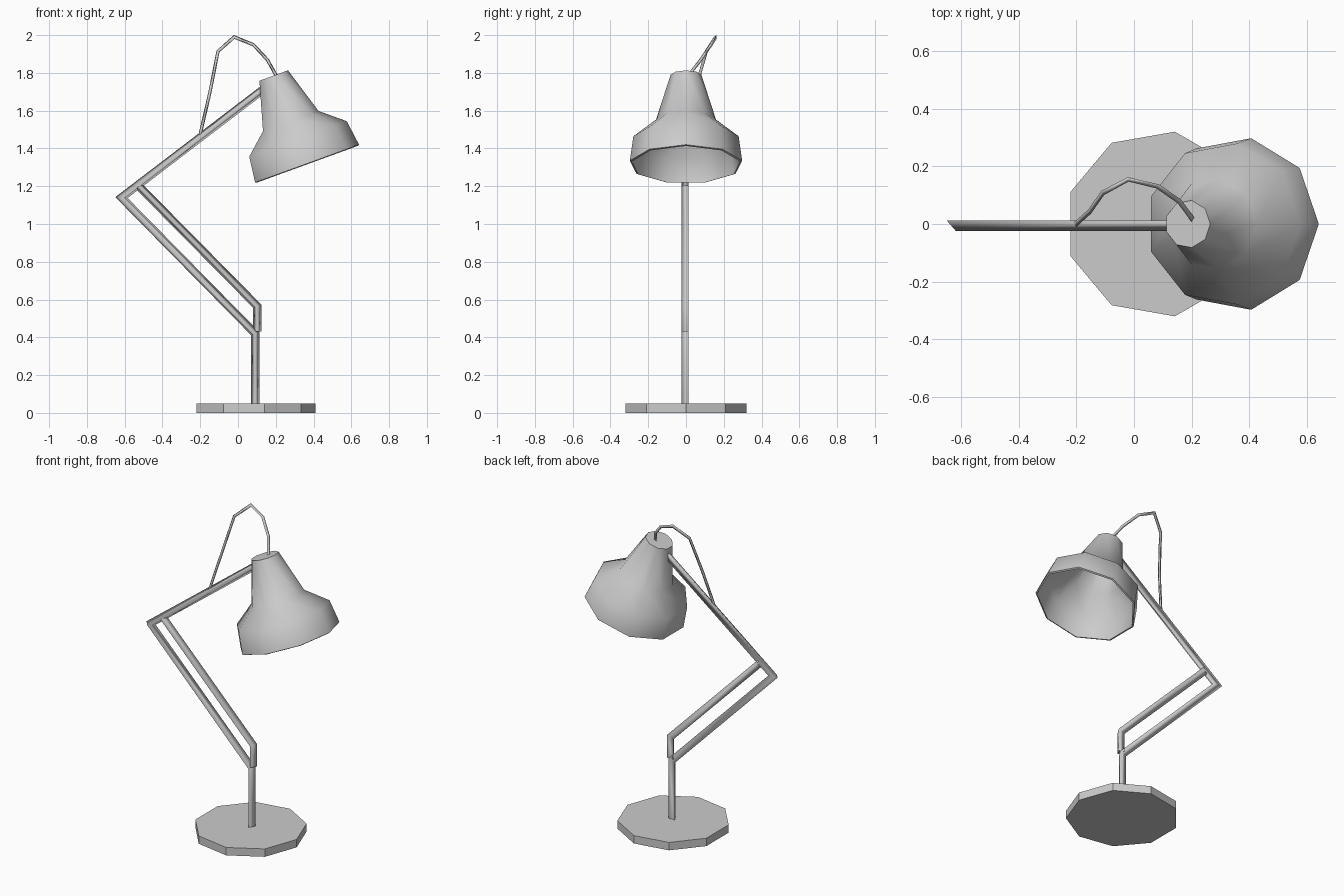
import bpy, bmesh, math
from mathutils import Vector, Matrix

if "Cube" in bpy.data.objects:
    bpy.data.objects.remove(bpy.data.objects["Cube"])


def finish(name, bm):
    bmesh.ops.recalc_face_normals(bm, faces=bm.faces)
    me = bpy.data.meshes.new(name)
    bm.to_mesh(me)
    bm.free()
    ob = bpy.data.objects.new(name, me)
    bpy.context.collection.objects.link(ob)
    return ob


def bridge(bm, a, b, smooth):
    n = len(a)
    for i in range(n):
        f = bm.faces.new((a[i], a[(i + 1) % n], b[(i + 1) % n], b[i]))
        f.smooth = smooth


def cap(bm, ring):
    f = bm.faces.new(ring)
    for e in f.edges:
        e.smooth = False


def rod(name, path, r):
    """Triangular tube with mitred bends, one ridge pointing to the front."""
    pts = [Vector(p) for p in path]
    bm = bmesh.new()
    rings = []
    for i, p in enumerate(pts):
        d0 = (p - pts[max(i - 1, 0)]).normalized()
        d1 = (pts[min(i + 1, len(pts) - 1)] - p).normalized()
        t = (d0 + d1).normalized()
        known = d0 if i else d1
        miter = 1 / max(t.dot(known), 0.4)
        y = Vector((0, 1, 0))
        y = (y - t * y.dot(t)).normalized()
        side = t.cross(y)
        ring = []
        for k in range(3):
            a = math.radians(-90 + 120 * k)
            ring.append(bm.verts.new(p + side * (r * math.cos(a) * miter) + y * (r * math.sin(a))))
        rings.append(ring)
    for a, b in zip(rings, rings[1:]):
        bridge(bm, a, b, True)
    cap(bm, rings[0])
    cap(bm, rings[-1])
    return finish(name, bm)


def lathe(name, profile, matrix, smooth, sides=9):
    """Nine-sided turned shape, closed at both ends of the profile."""
    bm = bmesh.new()
    rings = []
    for r, h in profile:
        rings.append([bm.verts.new((r * math.cos(2 * math.pi * k / sides),
                                    r * math.sin(2 * math.pi * k / sides), h))
                      for k in range(sides)])
    for a, b in zip(rings, rings[1:]):
        bridge(bm, a, b, smooth)
    cap(bm, rings[0])
    cap(bm, rings[-1])
    ob = finish(name, bm)
    ob.data.transform(matrix)
    return ob


# Round foot plate
lathe("base", [(0.325, 0), (0.325, 0.05)], Matrix.Translation((0.085, 0, 0)), False)

# Post, lower arm and upper arm as one bent bar
rod("main_arm", [(0.091, 0, 0.04), (0.091, 0, 0.42), (-0.617, 0, 1.14), (0.15, 0, 1.725)], 0.025)

# Parallel brace bar
rod("brace_arm", [(0.102, 0, 0.43), (0.102, 0, 0.565), (-0.525, 0, 1.2)], 0.025)

# Hollow tilted shade: outside from the top cap down, then inside back up
shade = lathe("lamp_shade",
              [(0.083, 0.498), (0.161, 0.241), (0.283, 0.139), (0.302, 0.0),
               (0.292, -0.004), (0.273, 0.134), (0.152, 0.232), (0.075, 0.485)],
              Matrix.Translation((0.357, 0, 1.317)) @ Matrix.Rotation(math.radians(-20), 4, 'Y'),
              True)

# Loose power cord from the upper arm into the shade top
rod("cord", [(-0.2, 0, 1.475), (-0.15, 0.045, 1.69), (-0.105, 0.11, 1.915), (-0.02, 0.157, 1.99),
             (0.08, 0.133, 1.95), (0.155, 0.08, 1.87), (0.2, 0.018, 1.79), (0.215, 0.008, 1.74)], 0.01)

# Smooth the shade but keep its rim and cap crisp
bpy.context.view_layer.objects.active = shade
shade.select_set(True)
bpy.ops.object.shade_smooth_by_angle(angle=math.radians(55))
